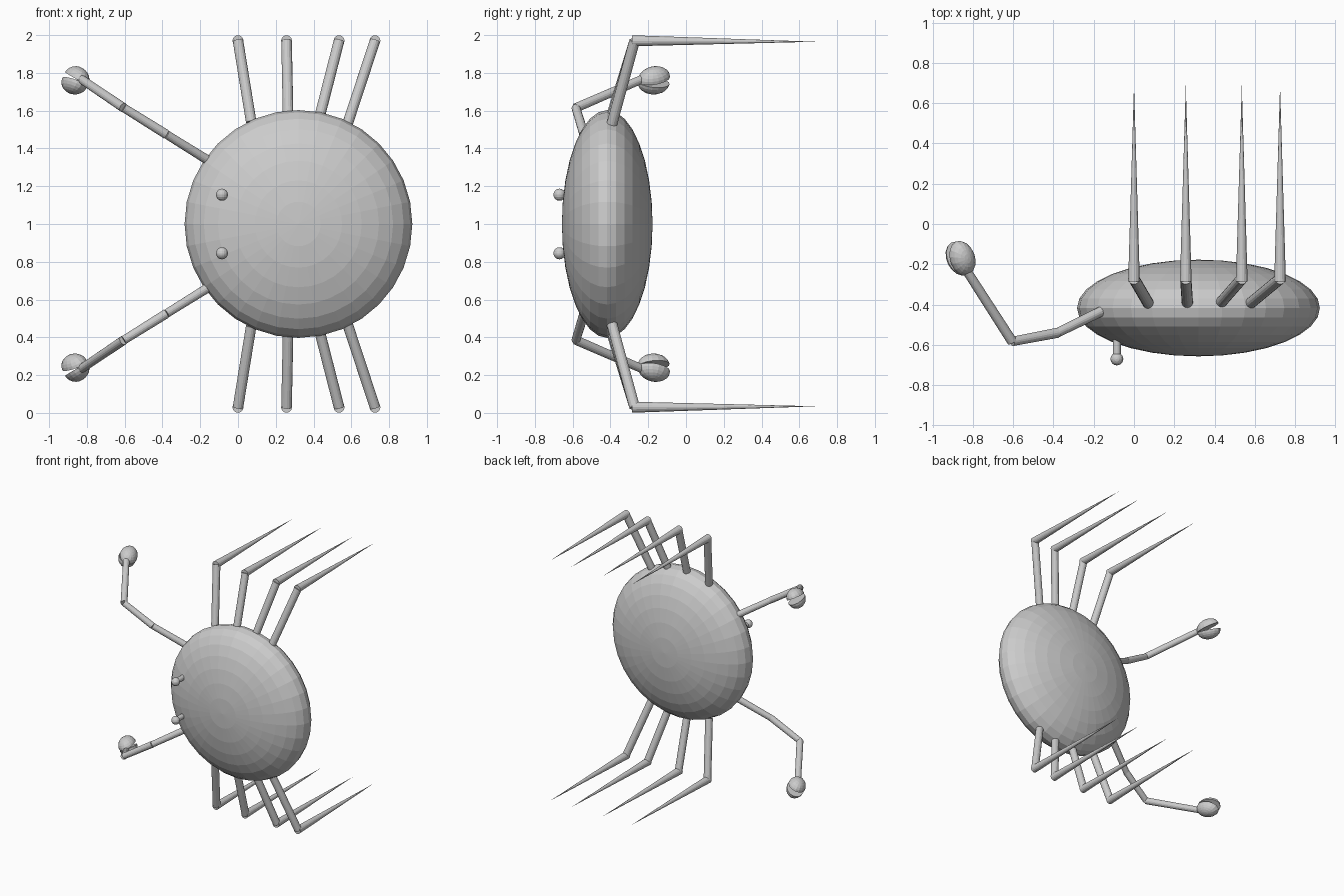
import bpy, bmesh, math
from mathutils import Vector, Matrix

if "Cube" in bpy.data.objects:
    bpy.data.objects.remove(bpy.data.objects["Cube"])

# Every part is modelled relative to the symmetry plane z = 1
CENTRE = Vector((0, 0, 1))


def finish(bm, name, mirror=True):
    mesh = bpy.data.meshes.new(name)
    bmesh.ops.recalc_face_normals(bm, faces=bm.faces[:])
    bm.to_mesh(mesh)
    bm.free()
    ob = bpy.data.objects.new(name, mesh)
    ob.location = CENTRE
    bpy.context.collection.objects.link(ob)
    if mirror:
        m = ob.modifiers.new("mirror", 'MIRROR')
        m.use_axis = (False, False, True)
        m.use_mirror_merge = False
    return ob


def rod(bm, a, b, r1, r2, sides=16):
    a, b = Vector(a), Vector(b)
    d = b - a
    mat = Matrix.Translation((a + b) / 2) @ d.to_track_quat('Z', 'Y').to_matrix().to_4x4()
    bmesh.ops.create_cone(bm, cap_ends=True, segments=sides, radius1=r1,
                          radius2=r2, depth=d.length, matrix=mat)


def ball(bm, c, radii, u=16, v=8, rot=Matrix.Identity(4)):
    mat = Matrix.Translation(c) @ rot @ Matrix.Diagonal((*radii, 1))
    return bmesh.ops.create_uvsphere(bm, u_segments=u, v_segments=v, radius=1, matrix=mat)


# Disc-like shell, poles facing front and back
bm = bmesh.new()
ball(bm, (0.32, -0.417, 0), (0.603, 0.603, 0.24), 32, 16, Matrix.Rotation(math.pi / 2, 4, 'X'))
finish(bm, "body", mirror=False)

# Eyes on short stalks
bm = bmesh.new()
rod(bm, (-0.085, -0.50, 0.155), (-0.085, -0.66, 0.155), 0.02, 0.02)
finish(bm, "eye_stalks")
bm = bmesh.new()
ball(bm, (-0.085, -0.67, 0.155), (0.032,) * 3)
finish(bm, "eyes")

# Walking legs: straight upper segment, then a long spike
for i, (x0, z0, x1) in enumerate([(0.07, 0.54, 0.0), (0.265, 0.58, 0.257),
                                  (0.43, 0.56, 0.535), (0.58, 0.53, 0.725)]):
    knee = (x1, -0.272, 0.97)
    bm = bmesh.new()
    rod(bm, (x0, -0.392, z0), knee, 0.028, 0.028)
    finish(bm, f"upper_leg_{i + 1}")
    bm = bmesh.new()
    rod(bm, (x1, -0.285, 0.97), (x1, 0.69, 0.965), 0.029, 0.0)
    finish(bm, f"leg_spike_{i + 1}")

# Arms in three segments
path = [(-0.155, -0.43, 0.335), (-0.38, -0.54, 0.475),
        (-0.605, -0.583, 0.615), (-0.835, -0.225, 0.77)]
for i in range(3):
    bm = bmesh.new()
    rod(bm, path[i], path[i + 1], 0.025, 0.023)
    finish(bm, f"arm_segment_{i + 1}")

# Claws: two half-ellipsoid jaws hinged open at the wrist
axis = Vector((-0.40, 0.90, 0.12)).normalized()
side = axis.cross(Vector((0.45, 0.05, 0.89))).normalized()
up = side.cross(axis).normalized()
frame = Matrix((axis, side, up)).transposed().to_4x4()
mid = Vector((-0.86, -0.17, 0.76))
for name, s in (("upper_jaw", 1), ("lower_jaw", -1)):
    bm = bmesh.new()
    ball(bm, (0.09, 0, 0), (0.09, 0.066, 0.064), 16, 12)
    cut = bmesh.ops.bisect_plane(bm, geom=bm.verts[:] + bm.edges[:] + bm.faces[:],
                                 plane_co=(0, 0, 0), plane_no=(0, 0, -s), clear_outer=True)
    bmesh.ops.holes_fill(bm, edges=[e for e in bm.edges if e.is_boundary], sides=0)
    hinge = Matrix.Rotation(-s * math.radians(7), 4, 'Y')
    bm.transform(Matrix.Translation(mid - axis * 0.09) @ frame @ hinge)
    finish(bm, name)
